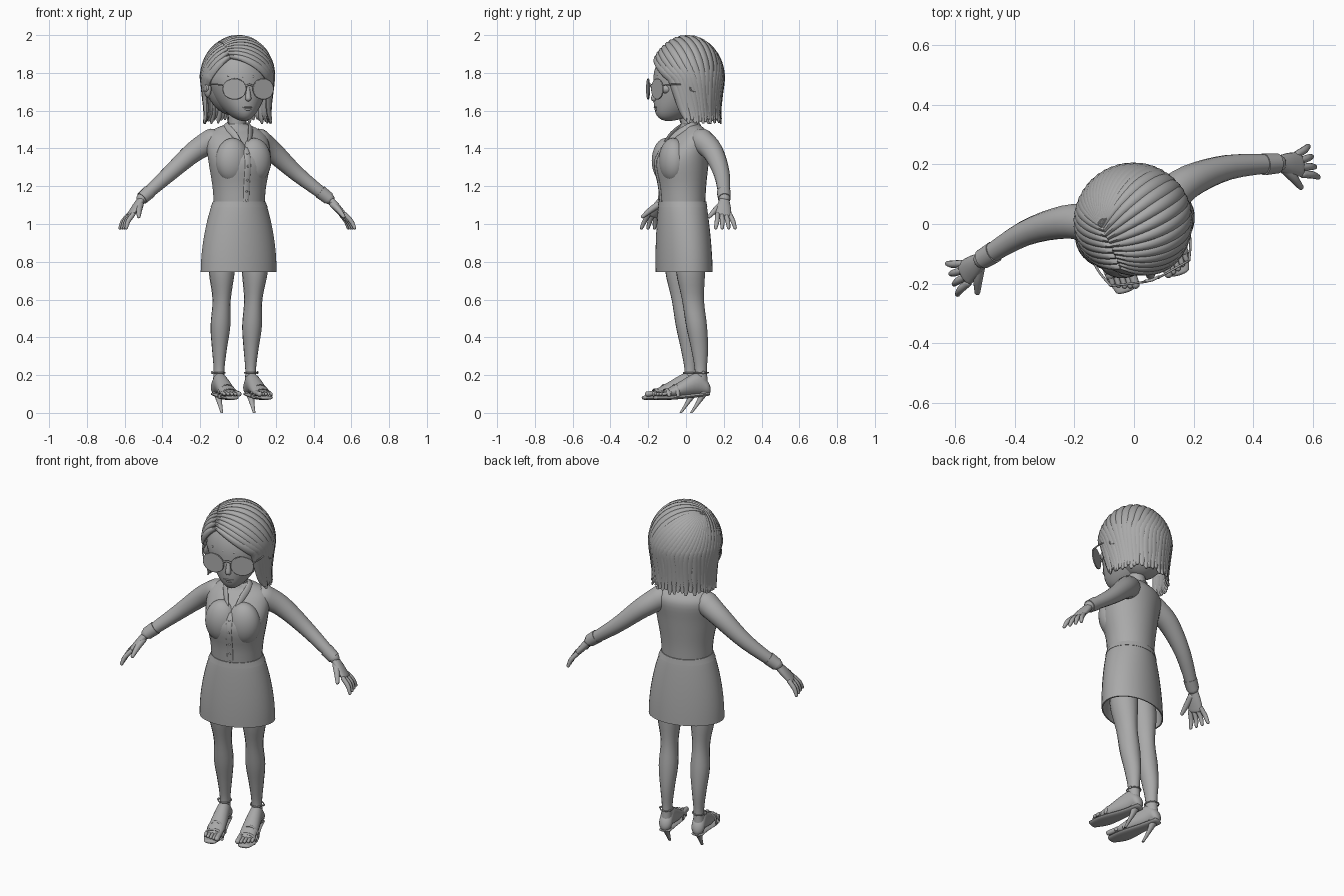
import bpy, math, random
from mathutils import Vector, Matrix

random.seed(4)
cube = bpy.data.objects.get("Cube")
if cube:
    bpy.data.objects.remove(cube, do_unlink=True)

shade = (.4, .4, .4, 1)
grey = bpy.data.materials.new("plain grey")
grey.use_nodes = True
grey.diffuse_color = shade
grey.node_tree.nodes["Principled BSDF"].inputs["Base Color"].default_value = shade

X, Y, Z = Vector((1, 0, 0)), Vector((0, 1, 0)), Vector((0, 0, 1))
TURN = Matrix.Rotation(math.radians(18), 4, 'Z')  # the figure stands slightly turned
UPRIGHT = Matrix.Rotation(math.pi / 2, 3, 'X')
SIDEWAYS = Matrix.Rotation(math.pi / 2, 3, 'Y')
LEVEL = Matrix.Identity(3)


def finish(obj, name):
    obj.name = name
    obj.data.transform(TURN)
    obj.data.materials.append(grey)
    bpy.ops.object.select_all(action='DESELECT')
    obj.select_set(True)
    bpy.context.view_layer.objects.active = obj
    bpy.ops.object.shade_smooth_by_angle(angle=math.radians(50))


def mix(a, b, t):
    return a + (b - a) * t


def resample(stations, steps):
    """Smooth spline through stations of x, y, z, width and height."""
    s = [Vector(q if len(q) == 5 else (*q, q[-1])) for q in stations]
    s = [s[0], *s, s[-1]]
    out = []
    for a, b, c, d in zip(s, s[1:], s[2:], s[3:]):
        for k in range(steps):
            t = k / steps
            out.append(b + ((c - a) * t + (a * 2 - b * 5 + c * 4 - d) * t ** 2
                            + (b * 3 - a - c * 3 + d) * t ** 3) * .5)
    return out + [s[-1]]


def tube(name, stations, up=Z, axis=None, sides=16, steps=4, dome=True):
    """Loft elliptical rings; up is a vector or a rule giving one for each point."""
    rows = [(Vector(q[:3]), max(q[3], .001), max(q[4], .001)) for q in resample(stations, steps)]
    if dome:
        for _ in range(2):  # round off both ends
            rows.reverse()
            p, w, h = rows[-1]
            ahead = (p - rows[-2][0]).normalized() * min(w, h)
            for k in range(1, 5):
                a = k * math.pi / 9
                rows.append((p + ahead * math.sin(a), w * math.cos(a), h * math.cos(a)))
    verts, faces, last = [], [], len(rows) - 1
    for i, (p, w, h) in enumerate(rows):
        along = axis or (rows[min(i + 1, last)][0] - rows[max(i - 1, 0)][0]).normalized()
        side = (up(p) if callable(up) else up).cross(along).normalized()
        rise = along.cross(side)
        for k in range(sides):
            a = math.tau * k / sides
            verts.append(p + side * w * math.cos(a) + rise * h * math.sin(a))
    for i in range(last):
        for k in range(sides):
            a, b = i * sides + k, i * sides + (k + 1) % sides
            faces.append((a, b, b + sides, a + sides))
    faces += [tuple(reversed(range(sides))), tuple(range(last * sides, len(verts)))]
    mesh = bpy.data.meshes.new(name)
    mesh.from_pydata(verts, [], faces)
    obj = bpy.data.objects.new(name, mesh)
    bpy.context.collection.objects.link(obj)
    finish(obj, name)


def place(name, loc, size, rot=LEVEL):
    obj = bpy.context.object
    obj.data.transform(Matrix.LocRotScale(Vector(loc), rot, Vector(size)))
    finish(obj, name)


def ball(name, loc, size):
    bpy.ops.mesh.primitive_uv_sphere_add(segments=24, ring_count=16)
    place(name, loc, size)


def ring(name, loc, size, thick, rot=LEVEL):
    bpy.ops.mesh.primitive_torus_add(major_radius=1, minor_radius=thick, major_segments=36, minor_segments=8)
    place(name, loc, size, rot)


# Head: a sphere whose lower half narrows and slides forward into the chin
bpy.ops.mesh.primitive_uv_sphere_add(segments=32, ring_count=24)
for v in bpy.context.object.data.vertices:
    low = max(0, -v.co.z)
    v.co.x *= 1 - low / 3
    v.co.y -= low ** 2 * .55
place("head", (0, 0, 1.755), (.167, .175, .21))
tube("neck", [(0, .03, 1.46, .05), (0, .01, 1.62, .045)], Y, Z)
tube("nose", [(0, -.165, 1.73, .009), (0, -.178, 1.665, .016)], Y)
ball("upper_lip", (0, -.163, 1.618), (.03, .014, .006))
ball("lower_lip", (0, -.16, 1.607), (.026, .014, .008))

# Shirt, with a buttoned placket following its front
shirt = [(0, -.02, 1.11, .137, .12), (0, -.022, 1.2, .144, .126), (0, -.025, 1.34, .168, .143),
         (0, .02, 1.45, .168, .108), (0, .03, 1.5, .125, .067), (0, .02, 1.53, .05, .045)]
tube("shirt", shirt, Y, Z, 32, dome=False)
front = [(0, q.y - q[4], q.z) for q in resample(shirt, 4)][:11]
tube("shirt_placket", [(*p, .016, .005) for p in front], Y, steps=1)
for p in front[1::2]:
    ball("shirt_button", Vector(p) - Y * .004, (.006, .004, .006))


# Skirt: flares from waist to hem, then returns as a lining
def skirt_row(t, scale):
    flare = math.sin(t * math.pi / 2) ** .8
    return (0, mix(-.02, -.01, t), mix(1.12, .747, t), mix(.138, .206, flare) * scale, mix(.123, .144, flare) * scale)


levels = [k / 12 for k in range(13)]
tube("skirt", [skirt_row(t, 1) for t in levels] + [skirt_row(t, .96) for t in reversed(levels)],
     Y, -Z, 40, steps=1, dome=False)
tube("waistband", [skirt_row(t, 1.015) for t in levels[:2]], Y, -Z, 40, dome=False)

for s, hand in ((1, "left"), (-1, "right")):
    def m(*stations):
        return [(s * x, *rest) for x, *rest in stations]

    # Chest, collar and facial details
    ball(hand + "_chest", (s * .06, -.092, 1.335), (.092, .074, .12))
    tube(hand + "_collar", m((0, .07, 1.53, .015, .006), (.065, .01, 1.525, .017, .007),
                             (.045, -.07, 1.475, .017, .007), (.018, -.12, 1.42, .006, .005)),
         lambda p: p - Vector((0, 0, 1.45)))
    ball(hand + "_eye", (s * .068, -.132, 1.715), (.036, .032, .028))
    tube(hand + "_eyebrow", m((.03, -.168, 1.78, .006, .004), (.1, -.137, 1.785, .004, .003)), Y)
    ball(hand + "_ear", (s * .172, -.01, 1.715), (.018, .03, .045))
    ring(hand + "_ear_rim", (s * .182, -.01, 1.72), (.02, .026, .036), .22, SIDEWAYS)

    # Sunglasses, wrapping slightly around the face
    centre, wrap = (s * .08, -.185, 1.715), Matrix.Rotation(s * .2, 3, 'Z') @ UPRIGHT
    ring(hand + "_lens_rim", centre, (.06, .053, .053), .07, wrap)
    bpy.ops.mesh.primitive_cylinder_add(vertices=36, radius=1, depth=1)
    place(hand + "_lens", centre, (.06, .052, .006), wrap)
    tube(hand + "_temple", m((.138, -.173, 1.735, .004), (.165, -.1, 1.74, .004), (.175, .02, 1.735, .004)))

    # Sleeve and cuff
    elbow, wrist = Vector((.36, .083, 1.262)), Vector((.52, .045, 1.135))
    tube(hand + "_sleeve", m((.13, .045, 1.44, .066), (.22, .078, 1.382, .056),
                             (*elbow, .042), (*wrist, .03)), Y)
    tube(hand + "_cuff", m((*elbow.lerp(wrist, .72), .037), (*wrist, .034)), Y, dome=False)

    # Hand: a flat palm, four fingers fanning out, and a thumb
    flat = Vector((s * .75, 0, .65))
    knuckles = Vector((.59, .018, 1.05))
    tube(hand + "_palm", m((*wrist, .024, .02), (*wrist.lerp(knuckles, .5), .037, .02), (*knuckles, .043, .016)), flat)
    for i in range(4):
        spread = 1.5 - i
        base = knuckles + Y * spread * .023
        tip = base + Vector((.045, spread * .013 - .005, -.07))
        bend = base.lerp(tip, .5) + X * .008
        tube(hand + "_finger", m((*base, .0125), (*bend, .0125), (*tip, .009)), Y, sides=10)
    tube(hand + "_thumb", m((.535, .025, 1.105, .018), (.555, -.015, 1.075, .016), (.57, -.055, 1.04, .01)),
         flat, sides=10)

    # Leg and foot, running down to five toes
    tube(hand + "_leg", m((.09, -.01, .9, .075), (.092, -.005, .75, .068, .078), (.088, .01, .6, .047, .06),
                          (.088, .03, .46, .052, .056), (.088, .047, .34, .039, .046),
                          (.088, .054, .23, .028, .033), (.09, .055, .15, .032, .037)), Y, Z)
    tube(hand + "_foot", m((.09, .075, .14, .036, .042), (.09, .03, .155, .038, .058),
                           (.09, -.08, .12, .046, .036), (.09, -.14, .105, .045, .018)), Z, -Y)
    for i in range(5):
        x, reach = .058 + i * .018, .195 - i ** 2 * .0018
        size = .009 if i else .014
        tube(hand + "_toe", m((x, -.13, .107, size), (x, -reach, .1, size)), sides=10)

    # Sandal: sole, stiletto heel and straps
    tube(hand + "_sandal_sole", m((.09, .09, .1, .032, .011), (.09, 0, .09, .037, .011),
                                  (.095, -.12, .08, .052, .011), (.095, -.2, .08, .034, .011)), Z, -Y)
    tube(hand + "_sandal_heel", m((.09, .07, .11, .03), (.09, .05, .07, .016), (.09, 0, 0, .007)), Y, Z, dome=False)
    ankle = Vector((s * .09, .055, .213))
    ring(hand + "_ankle_strap", ankle, (.034, .038, .038), .1)
    ball(hand + "_strap_buckle", ankle + X * s * .036, (.006, .008, .008))
    for y, rise in ((-.14, .036), (-.09, .06)):
        hub = Vector((s * .092, y, .09))
        arch = [hub + X * .05 * math.cos(a) + Z * rise * math.sin(a) for a in (math.pi * k / 10 for k in range(11))]
        tube(hand + "_toe_strap", [(*p, .01, .004) for p in arch], lambda p: p - hub + Z * .001, sides=8, steps=1)

tube("glasses_bridge", [(-.024, -.194, 1.728, .005), (0, -.197, 1.738, .005), (.024, -.194, 1.728, .005)], Y)

# Hair: an inner cap under overlapping locks that fan out from the parting
CENTRE, SIZE = Vector((0, .01, 1.77)), Vector((.185, .182, .214))
ball("hair_cap", (0, .035, 1.77), (.17, .148, .2))


def on_head(direction, grow=1):
    return CENTRE + direction * SIZE * grow


def bearing(angle):
    return Vector((math.sin(angle), -math.cos(angle), 0))


first, final, count = 46, 285, 34
for k in range(count):
    degrees = mix(first, final, k / (count - 1))
    angle = math.radians(degrees)
    # locks nearer the face leave the parting further forward and are combed back lower down
    on_left = max(0, 1 - (degrees - first) / 80)
    on_right = max(0, 1 - (final - degrees) / 55)
    forward = on_left + on_right
    x, y = mix(-.53, -.45, forward), mix(.07, -.71, forward)
    start = Vector((x, y, math.sqrt(1 - x * x - y * y)))
    lock = []
    for i in range(8):
        t = i / 8
        puff = 1 + on_left * math.sin(t * math.pi) * .06
        lock.append((*on_head(start.slerp(bearing(angle), t), puff), mix(.01, .028, math.sin(t * math.pi / 2)), .015))
    drop = random.uniform(.215, .24)
    for t in (0, .3, .6, .85, 1):  # hang, tuck in, then flick outward
        comb = on_left * t * .4 - on_right * min(1, t * 3) * .4 + random.uniform(-.02, .02)
        tip = on_head(bearing(angle + comb), 1 - t * .15 + t ** 6 * .12)
        lock.append((*(tip - Z * drop * t), mix(.028, .006, t ** 5), mix(.015, .004, t ** 5)))
    tube("hair_lock", lock, lambda p: p - CENTRE, sides=8, steps=2, dome=False)
